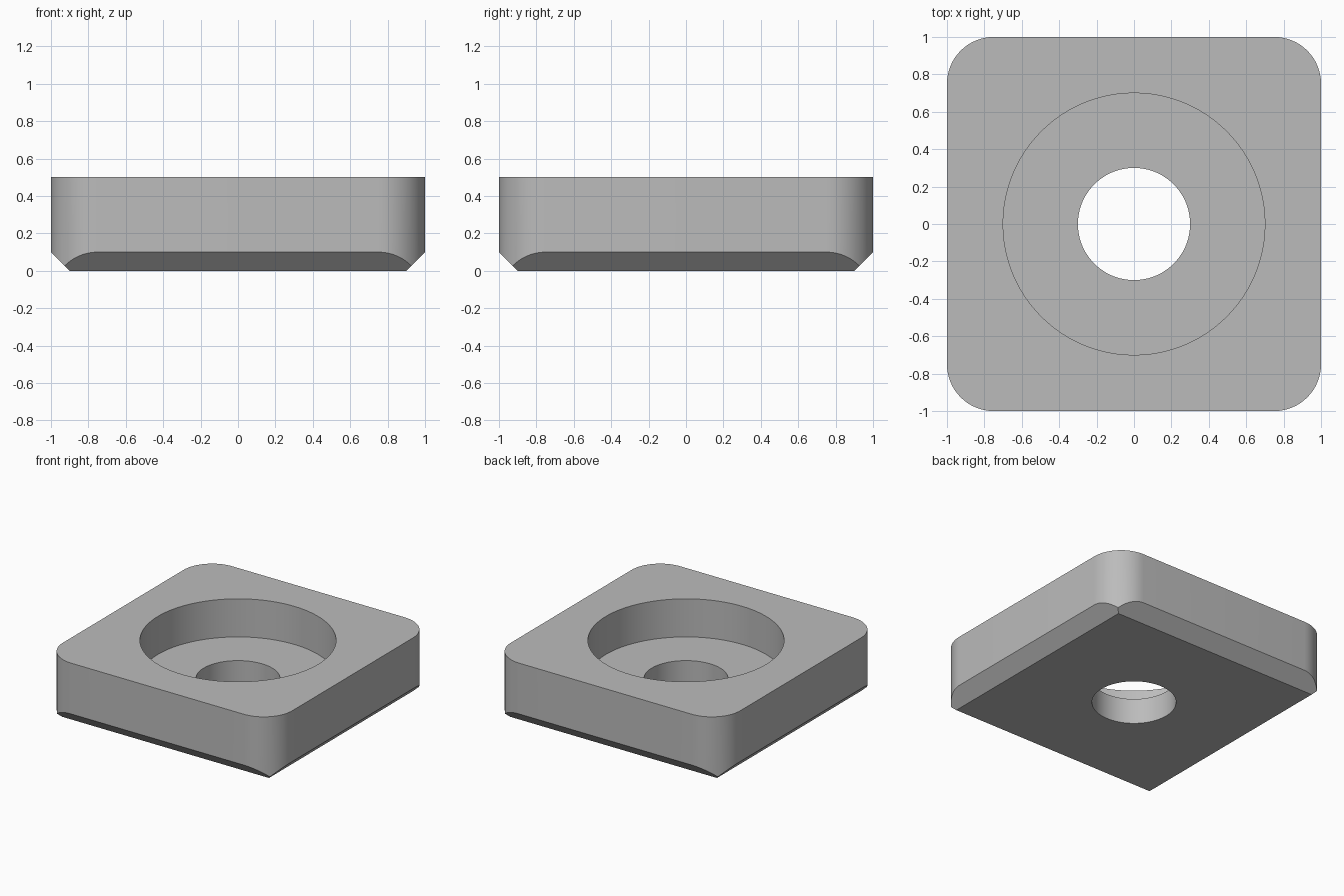
import bpy
import bmesh
from math import radians, sin, cos, pi
from mathutils import Vector

cube = bpy.data.objects.get("Cube")
if cube:
    bpy.data.objects.remove(cube, do_unlink=True)

HEIGHT, CORNER, CHAMFER, FLOOR = 0.5, 0.25, 0.1, 0.2
STEPS = 16

grey = bpy.data.materials.new("plain grey")
grey.use_nodes = True
colour = (0.5, 0.5, 0.5, 1)
grey.diffuse_color = colour
grey.node_tree.nodes["Principled BSDF"].inputs["Base Color"].default_value = colour


def make_object(name, bm):
    mesh = bpy.data.meshes.new(name)
    bmesh.ops.recalc_face_normals(bm, faces=bm.faces)
    bm.to_mesh(mesh)
    bm.free()
    mesh.materials.append(grey)
    obj = bpy.data.objects.new(name, mesh)
    bpy.context.collection.objects.link(obj)
    return obj


# Rounded square block
bm = bmesh.new()
outline = []
for quarter, (sx, sy) in enumerate([(1, 1), (-1, 1), (-1, -1), (1, -1)]):
    for i in range(STEPS + 1):
        a = (quarter + i / STEPS) * pi / 2
        outline.append(bm.verts.new((sx * (1 - CORNER) + CORNER * cos(a),
                                     sy * (1 - CORNER) + CORNER * sin(a), 0)))
base = bm.faces.new(outline)
top = bmesh.ops.extrude_face_region(bm, geom=[base])["geom"]
bmesh.ops.translate(bm, vec=(0, 0, HEIGHT),
                    verts=[v for v in top if isinstance(v, bmesh.types.BMVert)])

# Straight chamfer planes under the four sides
for side in ((1, 0), (0, 1), (-1, 0), (0, -1)):
    out = Vector((*side, 0))
    bmesh.ops.bisect_plane(bm, geom=bm.verts[:] + bm.edges[:] + bm.faces[:],
                           plane_co=out * (1 - CHAMFER), plane_no=out - Vector((0, 0, 1)),
                           clear_outer=True)
    bmesh.ops.holes_fill(bm, edges=[e for e in bm.edges if e.is_boundary], sides=0)
block = make_object("counterbored_block", bm)


# Stepped bore: wide recess above a through hole
def bore(name, radius, low):
    high = HEIGHT + 0.2
    bm = bmesh.new()
    bmesh.ops.create_cone(bm, cap_ends=True, segments=96, radius1=radius,
                          radius2=radius, depth=high - low)
    bmesh.ops.translate(bm, vec=(0, 0, (high + low) / 2), verts=bm.verts)
    cutter = make_object(name, bm)
    cutter.hide_render = True
    cut = block.modifiers.new(name, "BOOLEAN")
    cut.operation, cut.solver, cut.object = "DIFFERENCE", "EXACT", cutter
    bpy.context.view_layer.objects.active = block
    bpy.ops.object.modifier_apply(modifier=name)
    bpy.data.objects.remove(cutter, do_unlink=True)


bore("recess_cutter", 0.7, FLOOR)
bore("hole_cutter", 0.3, -0.2)

# Smooth curved walls, crisp edges
bpy.ops.object.select_all(action="DESELECT")
block.select_set(True)
bpy.context.view_layer.objects.active = block
bpy.ops.object.shade_smooth_by_angle(angle=radians(25))
